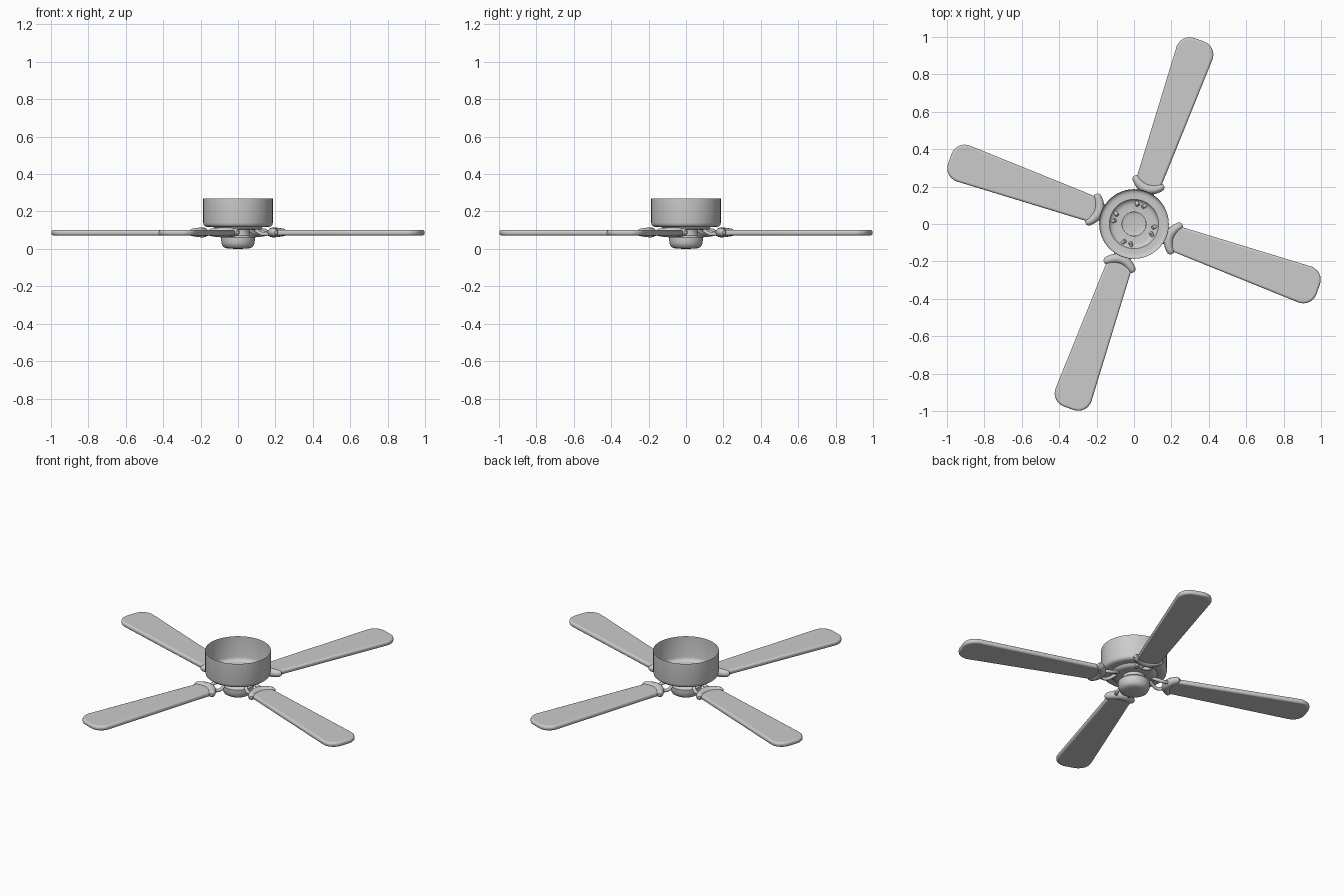
import bpy, bmesh
from math import sin, cos, pi, radians

if "Cube" in bpy.data.objects:
    bpy.data.objects.remove(bpy.data.objects["Cube"])


def finish(obj, angle=40):
    bpy.ops.object.select_all(action='DESELECT')
    obj.select_set(True)
    bpy.context.view_layer.objects.active = obj
    if obj.type == 'CURVE':
        bpy.ops.object.convert(target='MESH')
        obj = bpy.context.object
    bpy.ops.object.shade_smooth_by_angle(angle=radians(angle))
    return obj


def add_mesh(name, bm):
    me = bpy.data.meshes.new(name)
    bmesh.ops.recalc_face_normals(bm, faces=bm.faces)
    bm.to_mesh(me)
    bm.free()
    obj = bpy.data.objects.new(name, me)
    bpy.context.collection.objects.link(obj)
    return obj


def lathe(name, profile, steps=64):
    bm = bmesh.new()
    vs = [bm.verts.new((r, 0, z)) for r, z in profile]
    es = [bm.edges.new(p) for p in zip(vs, vs[1:])]
    bmesh.ops.spin(bm, geom=vs + es, cent=(0, 0, 0), axis=(0, 0, 1),
                   angle=2 * pi, steps=steps)
    bmesh.ops.remove_doubles(bm, verts=bm.verts, dist=1e-5)
    return finish(add_mesh(name, bm))


def tube(name, points, depth, rot):
    # points are (x, y, z, radius factor)
    cu = bpy.data.curves.new(name, 'CURVE')
    cu.dimensions = '3D'
    cu.bevel_depth = depth
    cu.bevel_resolution = 4
    cu.use_fill_caps = True
    sp = cu.splines.new('POLY')
    sp.points.add(len(points) - 1)
    for p, (x, y, z, r) in zip(sp.points, points):
        p.co = (x, y, z, 1)
        p.radius = r
    obj = bpy.data.objects.new(name, cu)
    bpy.context.collection.objects.link(obj)
    obj.rotation_euler.z = rot
    return finish(obj, 60)


def blade(name, rot):
    # tapered paddle with rounded tip corners
    outline = [(0.2, -0.068)]
    for side in (-1, 1):
        for i in range(9):
            a = (-pi / 2 if side < 0 else 0) + i * pi / 16
            outline.append((0.97 + 0.075 * cos(a), 0.027 * side + 0.075 * sin(a)))
    outline.append((0.2, 0.068))
    bm = bmesh.new()
    f = bm.faces.new([bm.verts.new((x, y, 0.072)) for x, y in outline])
    ext = bmesh.ops.extrude_face_region(bm, geom=[f])
    bmesh.ops.translate(bm, vec=(0, 0, 0.029),
                        verts=[v for v in ext['geom'] if isinstance(v, bmesh.types.BMVert)])
    obj = add_mesh(name, bm)
    obj.rotation_euler.z = rot
    bev = obj.modifiers.new('rounded_edge', 'BEVEL')
    bev.width = 0.011
    bev.segments = 3
    return finish(obj)


# open-topped motor housing with a stepped floor
lathe('motor_housing', [(0.186, 0.27), (0.186, 0.14), (0.183, 0.127), (0.174, 0.119),
                        (0.16, 0.117), (0.132, 0.117), (0.128, 0.112), (0.122, 0.104),
                        (0.105, 0.1), (0.064, 0.1)])

# neck and rounded switch cup below
lathe('switch_cup', [(0.064, 0.1), (0.063, 0.08), (0.067, 0.072), (0.084, 0.069),
                     (0.09, 0.062), (0.09, 0.045), (0.087, 0.027), (0.08, 0.012),
                     (0.066, 0.004), (0.04, 0.001), (0, 0)])

# four blades, each with a crescent clamp and a pair of curved arms
for k in range(4):
    rot = radians(-19.5 + 90 * k)
    blade(f'blade_{k + 1}', rot)

    clamp = []
    for i in range(-10, 11):
        t = i / 10
        r = 1 - 0.35 * t * t
        if abs(i) == 10:
            r = 0.35
        clamp.append((0.2 + 0.045 * t * t, 0.083 * t, 0.088, r))
    tube(f'blade_clamp_{k + 1}', clamp, 0.027, rot)

    for side, label in ((-1, 'right'), (1, 'left')):
        arm = []
        for i in range(13):
            t = i / 12
            arm.append((0.1 + 0.1 * t, side * (0.014 + 0.03 * sin(pi * t * 0.85)),
                        0.108 - 0.022 * t - 0.016 * sin(pi * t), 1))
        tube(f'blade_arm_{label}_{k + 1}', arm, 0.01, rot)
